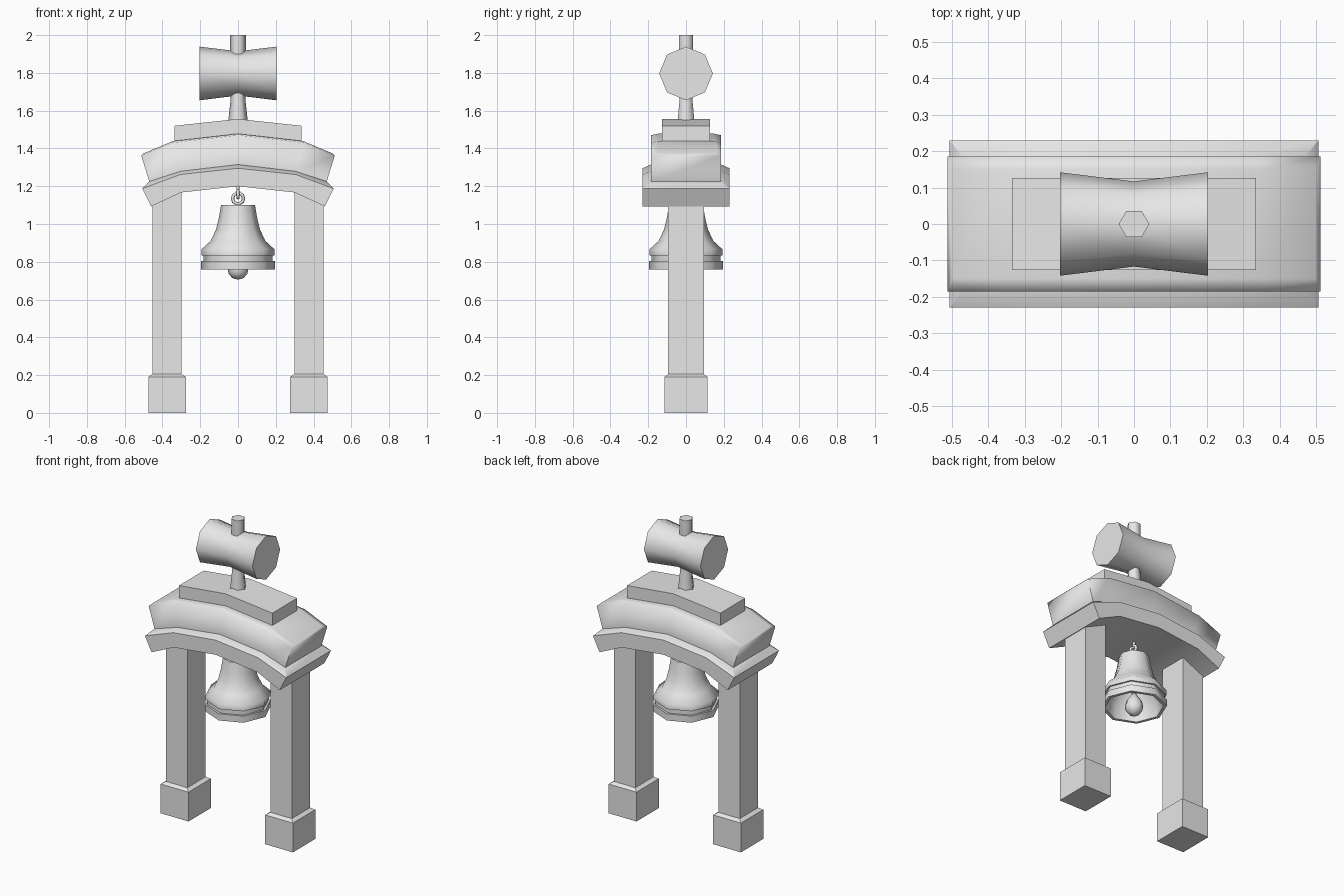
import bpy, bmesh
from math import sin, cos, pi, radians

if "Cube" in bpy.data.objects:
    bpy.data.objects.remove(bpy.data.objects["Cube"], do_unlink=True)

# single plain grey
grey = bpy.data.materials.new("plain grey")
grey.use_nodes = True
grey.diffuse_color = (0.8, 0.8, 0.8, 1)
grey.node_tree.nodes["Principled BSDF"].inputs["Base Color"].default_value = (0.8, 0.8, 0.8, 1)


def finish(ob, angle):
    ob.data.materials.clear()
    ob.data.materials.append(grey)
    bpy.ops.object.select_all(action="DESELECT")
    ob.select_set(True)
    bpy.context.view_layer.objects.active = ob
    if angle:
        bpy.ops.object.shade_smooth_by_angle(angle=radians(angle))
    return ob


def loft(name, loops, angle=0):
    """Bridge loops of equal, even length and close both ends with strips."""
    bm = bmesh.new()
    rings = [[bm.verts.new(p) for p in loop] for loop in loops]
    n = len(rings[0])
    for a, b in zip(rings, rings[1:]):
        for i in range(n):
            j = (i + 1) % n
            bm.faces.new((a[i], a[j], b[j], b[i]))
    for r in (rings[0], rings[-1]):
        for i in range(n // 2 - 1):
            bm.faces.new((r[i], r[i + 1], r[n - 2 - i], r[n - 1 - i]))
    bmesh.ops.recalc_face_normals(bm, faces=bm.faces)
    mesh = bpy.data.meshes.new(name)
    bm.to_mesh(mesh)
    bm.free()
    ob = bpy.data.objects.new(name, mesh)
    bpy.context.collection.objects.link(ob)
    return finish(ob, angle)


def arch(name, layers, angle=0):
    """Bent slab: each layer is a half depth and half of a mirrored x, z line."""
    loops = []
    for depth, half in layers:
        line = [(-x, z) for x, z in reversed(half[1:])] + half
        loops.append([(x, -depth, z) for x, z in line]
                     + [(x, depth, z) for x, z in reversed(line)])
    return loft(name, loops, angle)


def lathe(name, profile, sides, angle):
    turn = [2 * pi * i / sides for i in range(sides)]
    return loft(name, [[(r * cos(a), r * sin(a), z) for a in turn] for r, z in profile], angle)


# posts with wider feet
for side, sx in (("left", 0.375), ("right", -0.375)):
    sections = [(0.1, 0.115, 0), (0.1, 0.115, 0.19), (0.077, 0.094, 0.205), (0.077, 0.094, 1.17)]
    loft(side + "_post", [[(sx - w, -d, z), (sx + w, -d, z), (sx + w, d, z), (sx - w, d, z)]
                          for w, d, z in sections])

# bent lintel, roof block and plinth
arch("lintel", [
    (0.23, [(0, 1.2), (0.3, 1.167), (0.46, 1.093)]),
    (0.23, [(0, 1.295), (0.305, 1.262), (0.507, 1.187)]),
    (0.185, [(0, 1.315), (0.305, 1.279), (0.47, 1.225)])], 30)
arch("roof_block", [
    (0.185, [(0, 1.31), (0.305, 1.275), (0.469, 1.222)]),
    (0.185, [(0, 1.47), (0.35, 1.43), (0.512, 1.362)]),
    (0.15, [(0, 1.478), (0.345, 1.439), (0.5, 1.374)])], 80)
arch("plinth", [
    (0.127, [(0, 1.45), (0.17, 1.44), (0.335, 1.42)]),
    (0.127, [(0, 1.556), (0.17, 1.538), (0.335, 1.52)])])

# hammer on top
lathe("hammer_handle", [(0.052, 1.53), (0.05, 1.56), (0.041, 1.64), (0.036, 1.72),
                        (0.042, 1.9), (0.042, 2.0)], 6, 65)
turn = [2 * pi * i / 8 for i in range(8)]
loft("hammer_head", [[(x, r * cos(a), 1.797 + r * sin(a)) for a in turn]
                     for x, r in ((-0.203, 0.142), (0, 0.117), (0.203, 0.142))], 50)

# hollow bell: inside going down, then outside going up
lathe("bell", [(0.07, 1.08), (0.095, 0.97), (0.125, 0.9), (0.165, 0.84), (0.175, 0.76),
               (0.195, 0.76), (0.195, 0.803), (0.182, 0.803), (0.182, 0.833),
               (0.193, 0.833), (0.193, 0.866), (0.145, 0.91), (0.117, 0.97),
               (0.102, 1.03), (0.09, 1.1)], 8, 46)
lathe("clapper_rod", [(0.015, 0.78), (0.015, 1.09)], 6, 65)
lathe("clapper", [(0.001, 0.705), (0.03, 0.714), (0.05, 0.737), (0.055, 0.765),
                  (0.046, 0.8), (0.025, 0.83), (0.012, 0.85)], 8, 60)

# hanging ring and hook
for name, z, radius, rot in (("bell_ring", 1.135, 0.029, (pi / 2, 0, 0)),
                             ("hook_ring", 1.157, 0.02, (pi / 2, 0, pi / 2))):
    bpy.ops.mesh.primitive_torus_add(major_radius=radius, minor_radius=0.009, major_segments=10,
                                     minor_segments=6, location=(0, 0, z), rotation=rot)
    bpy.context.object.name = name
    finish(bpy.context.object, 65)
lathe("hook_shank", [(0.009, 1.17), (0.009, 1.22)], 6, 65)
